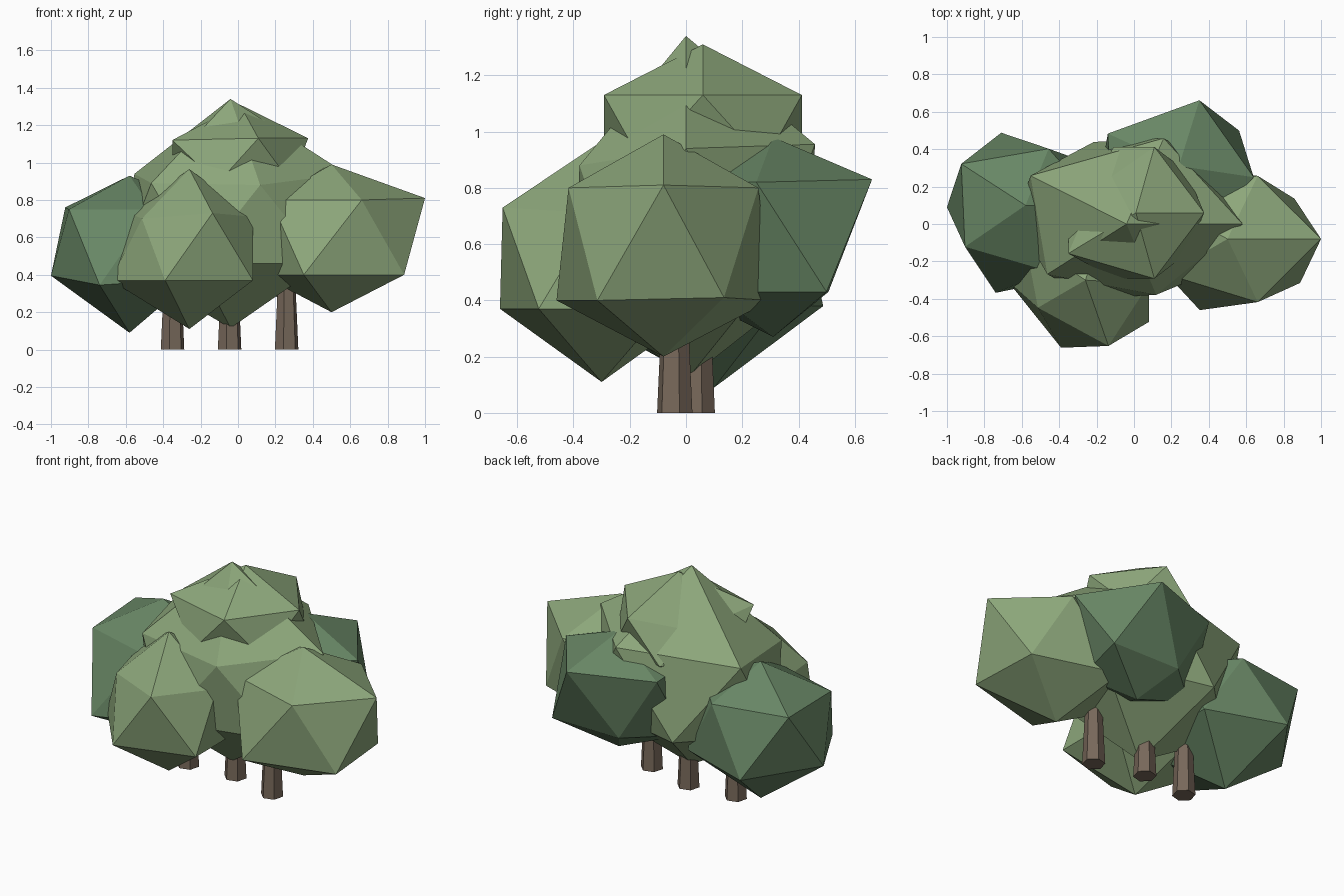
import bpy
import bmesh
from math import cos, sin, tau
from mathutils import Vector

cube = bpy.data.objects.get("Cube")
if cube:
    bpy.data.objects.remove(cube, do_unlink=True)


def material(name, rgb):
    mat = bpy.data.materials.new(name)
    mat.use_nodes = True
    mat.diffuse_color = (*rgb, 1)
    mat.node_tree.nodes["Principled BSDF"].inputs["Base Color"].default_value = (*rgb, 1)
    return mat


light_leaf = material("light leaf green", (0.265, 0.385, 0.197))
dark_leaf = material("dark leaf green", (0.138, 0.24, 0.13))
bark = material("brown bark", (0.185, 0.138, 0.102))


def finish(name, bm, mat):
    bmesh.ops.recalc_face_normals(bm, faces=bm.faces)
    mesh = bpy.data.meshes.new(name)
    bm.to_mesh(mesh)
    bm.free()
    mesh.materials.append(mat)
    obj = bpy.data.objects.new(name, mesh)
    bpy.context.collection.objects.link(obj)
    return obj


def ring(bm, x, y, z, rx, ry, sides, phase=0.0):
    angles = [tau * (i + phase) / sides for i in range(sides)]
    return [bm.verts.new((x + rx * cos(a), y + ry * sin(a), z)) for a in angles]


def foliage(name, mat, axis, bottom, top, upper, lower, up_shift, low_shift):
    """Twenty-sided crown: two poles and two staggered rings of five,
    with single corners pushed about for an irregular shape."""
    bm = bmesh.new()
    tip = bm.verts.new((*axis, top))
    base = bm.verts.new((*axis, bottom))
    up = ring(bm, *upper, 5)
    low = ring(bm, *lower, 5, 0.5)
    for corners, shifts in ((up, up_shift), (low, low_shift)):
        for i, offset in shifts.items():
            corners[i].co += Vector(offset)
    for i in range(5):
        j = (i + 1) % 5
        bm.faces.new((tip, up[i], up[j]))
        bm.faces.new((up[i], low[i], up[j]))
        bm.faces.new((low[i], low[j], up[j]))
        bm.faces.new((base, low[j], low[i]))
    return finish(name, bm, mat)


def trunk(name, x, y):
    bm = bmesh.new()
    foot = ring(bm, x, y, 0, 0.065, 0.065, 6, 0.25)
    head = ring(bm, x, y, 0.6, 0.037, 0.037, 6, 0.25)
    for i in range(6):
        j = (i + 1) % 6
        bm.faces.new((foot[i], foot[j], head[j], head[i]))
    bm.faces.new(foot)
    bm.faces.new(head)
    return finish(name, bm, bark)


# Foliage: ring values are centre x, y, z and the two radii
foliage("center_foliage", light_leaf, (-0.04, 0), 0.115, 1.34,
        (-0.03, 0.03, 0.94, 0.61, 0.44), (-0.03, 0.02, 0.46, 0.6, 0.44),
        {0: (0, -0.03, 0), 1: (0, 0.01, 0.015), 2: (-0.03, -0.03, 0),
         3: (0.06, -0.04, -0.05), 4: (-0.04, 0.01, -0.06)}, {})
foliage("top_foliage", light_leaf, (0.01, 0.06), 0.65, 1.31,
        (-0.01, 0.06, 1.13, 0.385, 0.37), (0, 0.06, 0.89, 0.35, 0.37),
        {2: (0.12, -0.08, -0.08), 3: (-0.03, 0, -0.01)}, {})
foliage("left_foliage", light_leaf, (0.5, -0.08), 0.2, 0.99,
        (0.51, -0.08, 0.8, 0.49, 0.355), (0.5, -0.08, 0.4, 0.48, 0.4),
        {0: (0, 0, 0.01), 3: (0.06, 0.02, 0)},
        {0: (-0.03, -0.02, 0.01), 2: (0.1, 0, 0)})
foliage("front_foliage", light_leaf, (-0.26, -0.3), 0.11, 0.965,
        (-0.26, -0.3, 0.73, 0.4, 0.37), (-0.26, -0.3, 0.37, 0.42, 0.38),
        {0: (-0.06, -0.02, -0.02), 3: (0.07, 0.07, -0.03)}, {})
foliage("right_foliage", dark_leaf, (-0.58, 0.1), 0.09, 0.93,
        (-0.58, 0.09, 0.75, 0.4, 0.36), (-0.58, 0.06, 0.38, 0.42, 0.45),
        {1: (0, -0.03, 0), 2: (-0.02, 0.02, 0.01)},
        {2: (0, 0.03, 0.015), 3: (-0.03, 0, -0.035), 4: (0, -0.06, 0)})
foliage("back_foliage", dark_leaf, (0.24, 0.31), 0.27, 0.98,
        (0.22, 0.3, 0.83, 0.42, 0.38), (0.23, 0.26, 0.43, 0.41, 0.28),
        {0: (0, -0.05, -0.01), 2: (-0.02, -0.04, 0)},
        {0: (0, 0.075, 0), 1: (0, -0.02, 0), 4: (-0.1, 0, 0)})

# Trunks
trunk("left_trunk", 0.26, -0.04)
trunk("center_trunk", -0.045, 0.04)
trunk("right_trunk", -0.35, 0.015)
